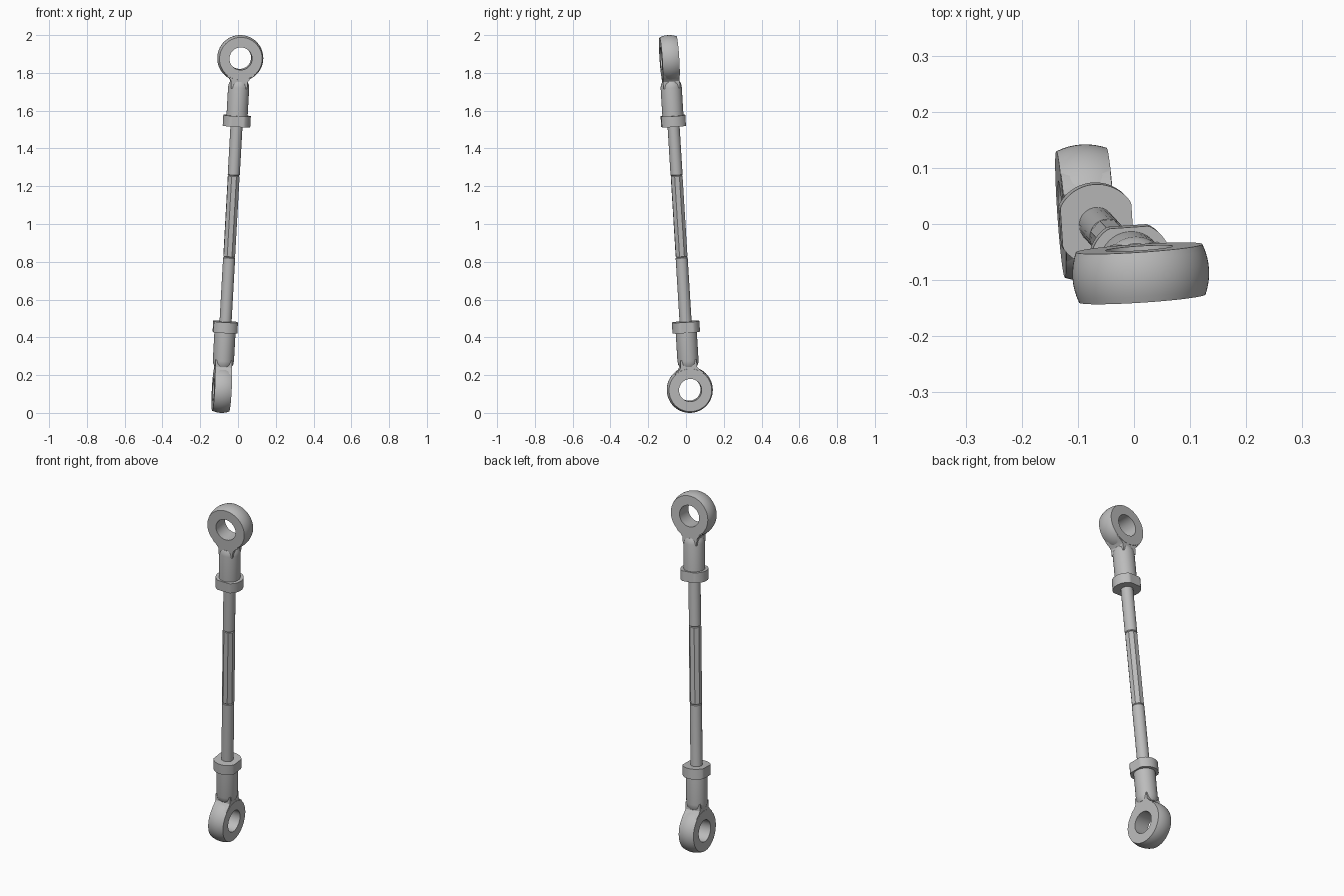
import bpy, bmesh, math
from mathutils import Vector, Matrix

cube = bpy.data.objects.get("Cube")
if cube:
    bpy.data.objects.remove(cube, do_unlink=True)

# Single steel colour
steel = bpy.data.materials.new("grey_steel")
steel.use_nodes = True
steel.diffuse_color = (0.5, 0.5, 0.5, 1)
steel.node_tree.nodes["Principled BSDF"].inputs["Base Color"].default_value = (0.5, 0.5, 0.5, 1)


def frame(x, z, origin):
    """Matrix with its Z along z and its X as near x as possible."""
    z = z.normalized()
    x = (x - z * x.dot(z)).normalized()
    m = Matrix((x, z.cross(x), z)).transposed().to_4x4()
    m.translation = origin
    return m


def finish(bm, name, matrix):
    bmesh.ops.recalc_face_normals(bm, faces=bm.faces)
    bm.transform(matrix)
    mesh = bpy.data.meshes.new(name)
    bm.to_mesh(mesh)
    bm.free()
    mesh.materials.append(steel)
    ob = bpy.data.objects.new(name, mesh)
    bpy.context.collection.objects.link(ob)
    bpy.ops.object.select_all(action='DESELECT')
    ob.select_set(True)
    bpy.context.view_layer.objects.active = ob
    bpy.ops.object.shade_smooth_by_angle(angle=math.radians(30))


def lathe(name, profile, matrix, sides=48, closed=False, flat=None):
    """Turn (radius, height) points round Z; flat cuts two sides at +-X."""
    bm = bmesh.new()
    rings = []
    for r, h in profile:
        ring = []
        for i in range(sides):
            a = math.tau * (i + 0.5) / sides
            x = r * math.cos(a)
            if flat:
                x = max(-flat, min(flat, x))
            ring.append(bm.verts.new((x, r * math.sin(a), h)))
        rings.append(ring)
    pairs = list(zip(rings, rings[1:]))
    if closed:
        pairs.append((rings[-1], rings[0]))
    else:
        bm.faces.new(rings[0])
        bm.faces.new(rings[-1])
    for lo, hi in pairs:
        for i in range(sides):
            j = (i + 1) % sides
            bm.faces.new((lo[i], lo[j], hi[j], hi[i]))
    finish(bm, name, matrix)


def plate(name, outline, half, matrix):
    """Extrude a YZ outline to +-half along X."""
    bm = bmesh.new()
    face = bm.faces.new([bm.verts.new((-half, y, z)) for y, z in outline])
    out = bmesh.ops.extrude_face_region(bm, geom=[face])
    verts = [v for v in out["geom"] if isinstance(v, bmesh.types.BMVert)]
    bmesh.ops.translate(bm, verts=verts, vec=(2 * half, 0, 0))
    finish(bm, name, matrix)


# Leaning link axis between the two eye centres
low = Vector((-0.086, 0.02, 0.122))
high = Vector((0.012, -0.088, 1.878))
axis = high - low
length = axis.length
base = frame(Vector((1, 0.065, 0)), axis, low)
side_x = base.col[0].to_3d()
side_y = base.col[1].to_3d()

# Barrel-shaped eye section, with a straight bore
half = 0.045
eye = [(0.06, -half)]
for i in range(9):
    h = -half + 2 * half * i / 8
    eye.append((0.122 - 0.009 * (h / half) ** 2, h))
eye.append((0.06, half))

neck_side = [(0.05, 0.07), (0.08, 0.08), (0.074, 0.092), (0.055, 0.107),
             (0.044, 0.122), (0.042, 0.16)]
neck = neck_side + [(-y, z) for y, z in reversed(neck_side)]

# Both rod ends, turned a quarter from each other
ends = (("lower", side_x, axis, low), ("upper", side_y, -axis, high))
for label, x_dir, z_dir, origin in ends:
    m = frame(x_dir, z_dir, origin)
    lathe(label + "_eye", eye, m @ Matrix.Rotation(math.pi / 2, 4, 'Y'), 64, closed=True)
    plate(label + "_neck", neck, half - 0.001, m)
    lathe(label + "_sleeve", [(0.046, 0.124), (0.053, 0.137), (0.056, 0.155), (0.056, 0.31)], m)
    lathe(label + "_lock_collar", [(0.073, 0.305), (0.073, 0.362)], m, 72, flat=0.0635)

# Threaded rods and the faceted middle grip
a, b, gap = 0.705, 1.139, 0.004
lathe("lower_rod", [(0.032, 0.34), (0.032, a - gap), (0.029, a)], base, 24)
lathe("middle_grip", [(0.029, a), (0.033, a + gap), (0.033, b - gap), (0.029, b)], base, 8)
lathe("upper_rod", [(0.029, b), (0.032, b + gap), (0.032, length - 0.34)], base, 24)
